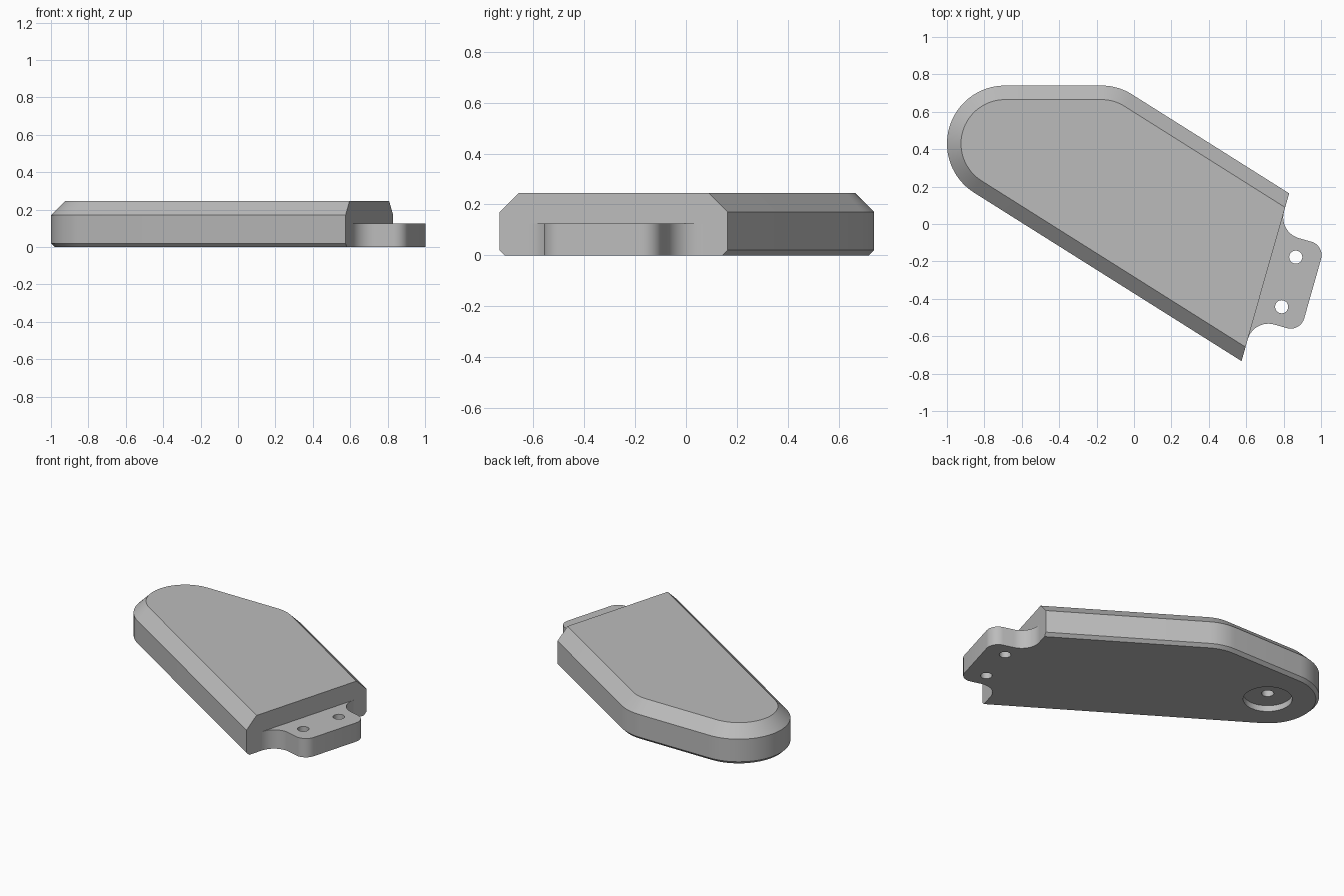
import bpy, bmesh
from math import sin, cos, radians, pi
from mathutils import Vector

if "Cube" in bpy.data.objects:
    bpy.data.objects.remove(bpy.data.objects["Cube"], do_unlink=True)

grey = bpy.data.materials.new("plain grey")
grey.use_nodes = True
grey.diffuse_color = (0.5, 0.5, 0.5, 1)
grey.node_tree.nodes["Principled BSDF"].inputs["Base Color"].default_value = (0.5, 0.5, 0.5, 1)

TAPER = radians(32.2)                      # angle of the two long sides
SLOPE = Vector((cos(TAPER), -sin(TAPER)))
END_LOW = Vector((0.575, -0.733))          # corners of the flat cut end
END_HIGH = Vector((0.83, 0.165))
ALONG = (END_HIGH - END_LOW).normalized()
OUT = Vector((ALONG.y, -ALONG.x))
MIDDLE = END_LOW + ALONG * 0.476
NOSE = Vector((-0.69, 0.43))               # centre of the round end


def arc(centre, radius, start, end, steps):
    angles = [start + (end - start) * i / steps for i in range(steps + 1)]
    return [Vector(centre) + radius * Vector((cos(a), sin(a))) for a in angles]


def to_end(p):
    """Slide a point along the long sides to the cut end."""
    return p + SLOPE * ((END_LOW - p).dot(OUT) / SLOPE.dot(OUT))


def body_outline(inset):
    shoulder = arc((-0.172, 0.44), 0.3 - inset, pi / 2 - TAPER, pi / 2, 8)
    nose = arc(NOSE, 0.31 - inset, pi / 2, 3 * pi / 2 - TAPER, 32)
    return [to_end(nose[-1]), to_end(shoulder[0])] + shoulder + nose


def loft(name, layers):
    """Solid through matching outlines given as (outline, height)."""
    bm = bmesh.new()
    rings = [[bm.verts.new((p.x, p.y, z)) for p in line] for line, z in layers]
    for low, high in zip(rings, rings[1:]):
        for i in range(len(low)):
            j = (i + 1) % len(low)
            bm.faces.new((low[i], low[j], high[j], high[i]))
    bm.faces.new(rings[0][::-1])
    bm.faces.new(rings[-1])
    bmesh.ops.recalc_face_normals(bm, faces=bm.faces)
    mesh = bpy.data.meshes.new(name)
    bm.to_mesh(mesh)
    bm.free()
    mesh.materials.append(grey)
    obj = bpy.data.objects.new(name, mesh)
    bpy.context.collection.objects.link(obj)
    return obj


def activate(obj):
    bpy.ops.object.select_all(action='DESELECT')
    obj.select_set(True)
    bpy.context.view_layer.objects.active = obj


def drill(obj, centre, radius, low, high):
    circle = arc(centre, radius, 0, 2 * pi, 40)[:-1]
    cutter = loft("hole_cutter", [(circle, low), (circle, high)])
    cutter.hide_render = True
    mod = obj.modifiers.new("hole", 'BOOLEAN')
    mod.operation, mod.solver, mod.object = 'DIFFERENCE', 'EXACT', cutter
    activate(obj)
    bpy.ops.object.modifier_apply(modifier=mod.name)
    bpy.data.objects.remove(cutter, do_unlink=True)


def smooth(obj):
    activate(obj)
    bpy.ops.object.shade_smooth_by_angle(angle=radians(25))


# Main body: chamfered all round except at the cut end
body = loft("body", [(body_outline(0.02), 0), (body_outline(0), 0.02),
                     (body_outline(0), 0.17), (body_outline(0.075), 0.245)])

# Round recess with a screw hole underneath the nose
drill(body, NOSE, 0.148, -0.1, 0.04)
drill(body, NOSE, 0.037, -0.1, 0.14)
smooth(body)

# Mounting tab: half profile (across, outward) mirrored about its middle
half = arc((0.355, 0.115), 0.115, 3 * pi / 2, pi, 12)
half += arc((0.165, 0.185), 0.075, 0, pi / 2, 10)
profile = half + [Vector((-p.x, p.y)) for p in reversed(half)]
tab_line = [MIDDLE + ALONG * p.x + OUT * p.y for p in profile]
tab = loft("mounting_tab", [(tab_line, 0), (tab_line, 0.125)])
for side in (-1, 1):
    drill(tab, MIDDLE + ALONG * 0.138 * side + OUT * 0.127, 0.035, -0.1, 0.3)
smooth(tab)
